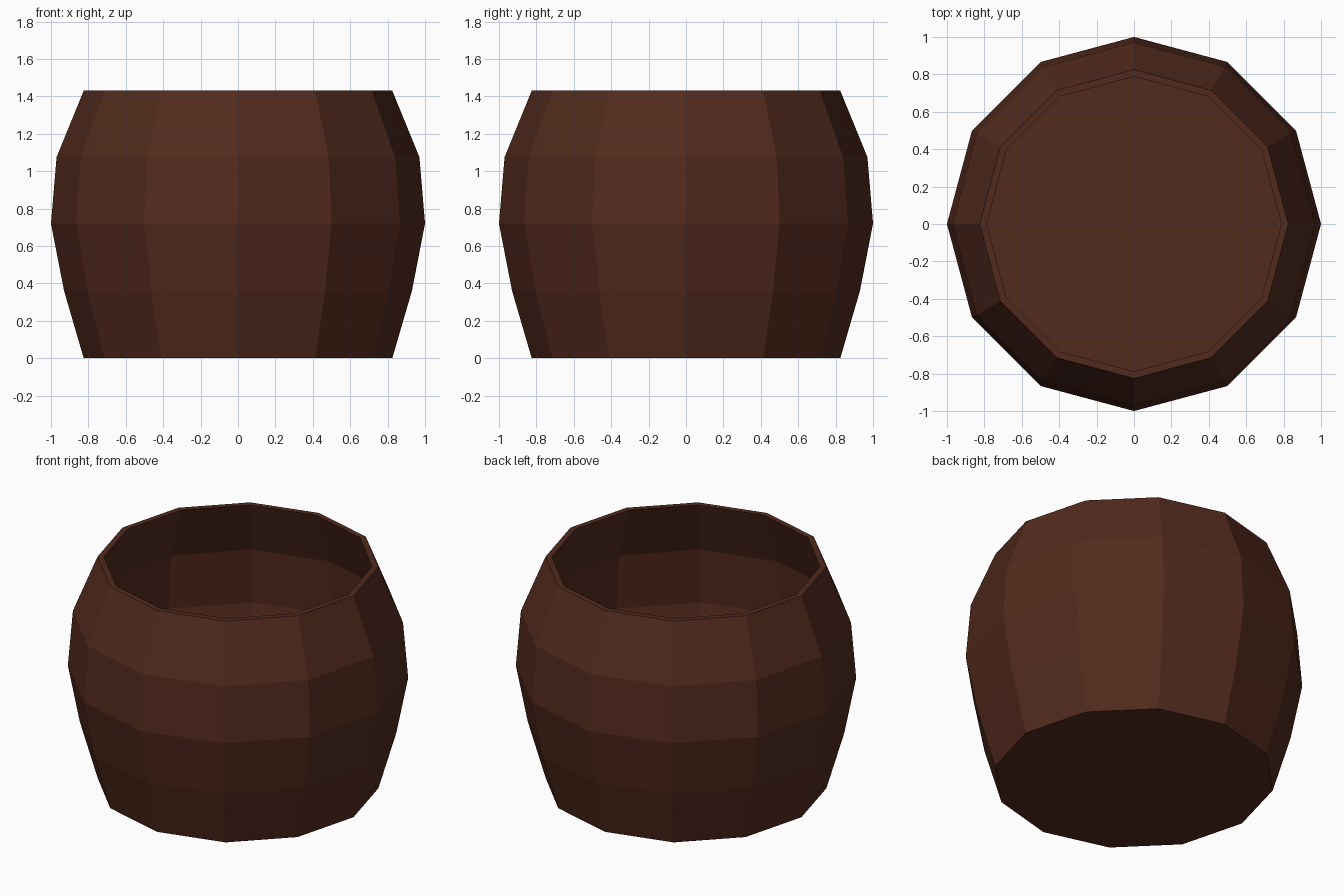
import bpy, bmesh
from math import cos, sin, tau

if "Cube" in bpy.data.objects:
    bpy.data.objects.remove(bpy.data.objects["Cube"])

SIDES = 12
WALL = 0.037
# outer profile (radius, height), bottom to rim
OUTER = [(0.825, 0), (0.93, 0.36), (1.0, 0.72), (0.97, 1.075), (0.825, 1.43)]
# inner profile, rim down to the floor
INNER = [(r - WALL, max(z, WALL)) for r, z in reversed(OUTER)]

bm = bmesh.new()
rings = [[bm.verts.new((r * cos(tau * i / SIDES), r * sin(tau * i / SIDES), z))
          for i in range(SIDES)] for r, z in OUTER + INNER]

# outer wall, flat rim and inner wall
for a, b in zip(rings, rings[1:]):
    for i in range(SIDES):
        j = (i + 1) % SIDES
        bm.faces.new((a[i], a[j], b[j], b[i]))

# underside and inner floor
bm.faces.new(rings[0][::-1])
bm.faces.new(rings[-1])
bmesh.ops.recalc_face_normals(bm, faces=bm.faces[:])

mesh = bpy.data.meshes.new("open_barrel_pot")
bm.to_mesh(mesh)
bm.free()
pot = bpy.data.objects.new("open_barrel_pot", mesh)
bpy.context.collection.objects.link(pot)

# dark brown clay
mat = bpy.data.materials.new("dark_brown")
mat.diffuse_color = (0.085, 0.023, 0.012, 1)
mat.use_nodes = True
mat.node_tree.nodes["Principled BSDF"].inputs["Base Color"].default_value = mat.diffuse_color
mesh.materials.append(mat)
